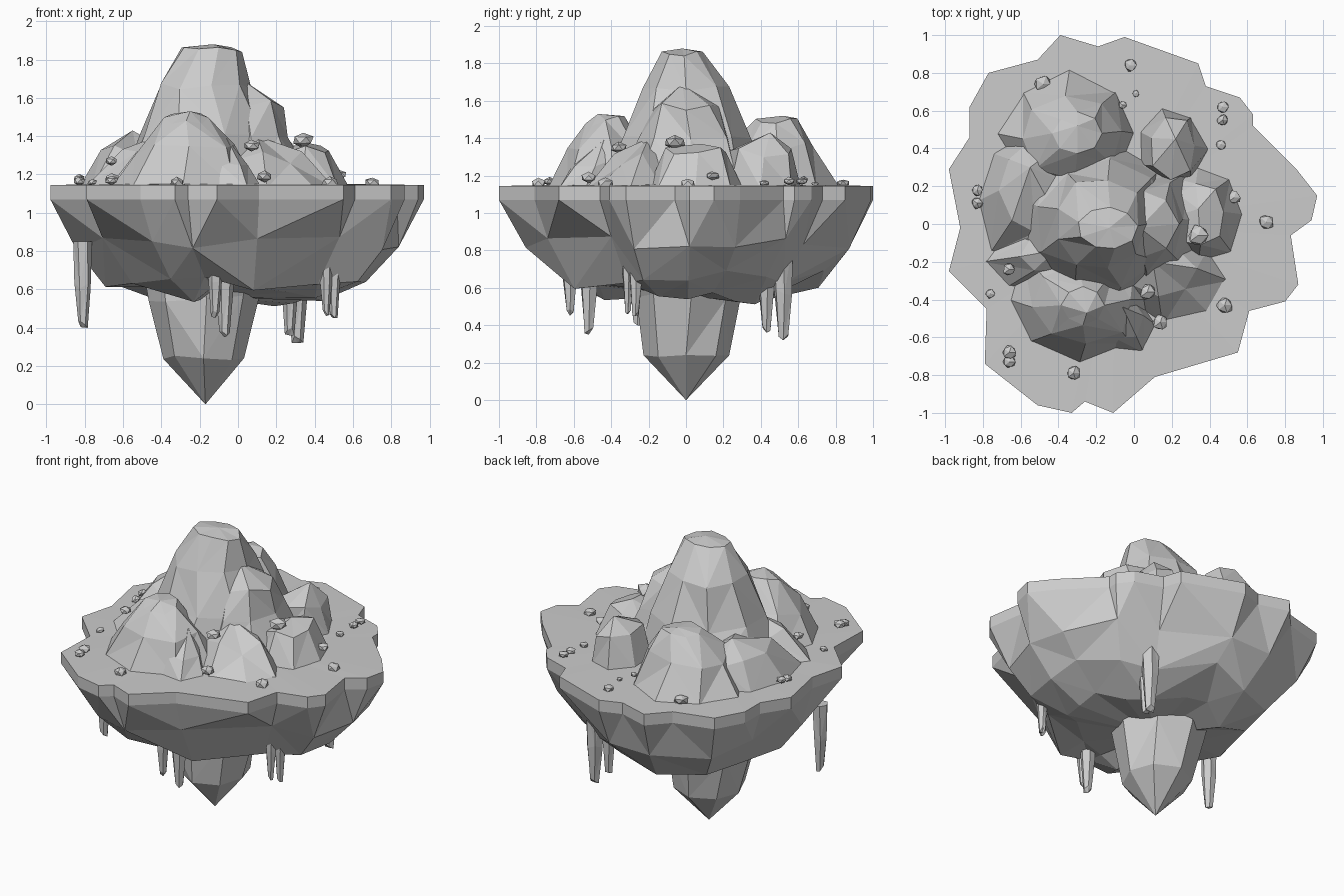
import bpy, bmesh, math, random
from mathutils import Vector

if "Cube" in bpy.data.objects:
    bpy.data.objects.remove(bpy.data.objects["Cube"])

random.seed(4)


def finish(name, bm):
    bmesh.ops.recalc_face_normals(bm, faces=bm.faces)
    me = bpy.data.meshes.new(name)
    bm.to_mesh(me)
    bm.free()
    ob = bpy.data.objects.new(name, me)
    bpy.context.collection.objects.link(ob)
    return ob


def bridge(bm, a, b):
    # triangulated band between two equal rings, diagonal alternating
    n = len(a)
    for i in range(n):
        j = (i + 1) % n
        if i % 2:
            bm.faces.new((a[i], a[j], b[j]))
            bm.faces.new((a[i], b[j], b[i]))
        else:
            bm.faces.new((a[i], a[j], b[i]))
            bm.faces.new((a[j], b[j], b[i]))


def fan(bm, ring, tip):
    t = bm.verts.new(tip)
    for i in range(len(ring)):
        bm.faces.new((ring[i], ring[(i + 1) % len(ring)], t))


def loft(name, rings, tip, n=8, jit=0.08, turn=0.0):
    # rings: (cx, cy, rx, ry, z), closed by a flat base and a tip fan
    bm = bmesh.new()
    prev = None
    for k, (cx, cy, rx, ry, z) in enumerate(rings):
        ring = []
        for i in range(n):
            a = math.tau * (i + turn + 0.12 * (k % 2)) / n
            s = 1 + random.uniform(-jit, jit)
            dz = random.uniform(-jit, jit) * 0.35 if k else 0
            ring.append(bm.verts.new((cx + rx * s * math.cos(a), cy + ry * s * math.sin(a), z + dz)))
        if prev:
            bridge(bm, prev, ring)
        else:
            bm.faces.new(ring)
        prev = ring
    fan(bm, prev, tip)
    return finish(name, bm)


# island slab: outline seen from above
outline = [(-.39, 1), (-.19, .94), (-.05, .99), (.34, .85), (.38, .73), (.56, .67), (.63, .58),
           (.63, .52), (.86, .29), (.97, .15), (.94, .02), (.83, -.06), (.87, -.32), (.80, -.41),
           (.61, -.46), (.55, -.68), (.11, -.81), (-.11, -1), (-.26, -.94), (-.33, -1), (-.51, -.96),
           (-.79, -.74), (-.78, -.45), (-.98, -.25), (-.92, -.02), (-.98, .29), (-.87, .46),
           (-.87, .62), (-.77, .80), (-.51, .87)]
bm = bmesh.new()
top = [bm.verts.new((x, y, 1.145)) for x, y in outline]
rim = [bm.verts.new((x, y, 1.07)) for x, y in outline]
n = len(outline)
fan(bm, top, (-.1, 0, 1.16))
for i in range(n):
    j = (i + 1) % n
    bm.faces.new((top[i], top[j], rim[j], rim[i]))

# craggy underside: half as many columns, tapering inward
m = n // 2
prev = None
for s, z, jit in ((.89, .84, .04), (.71, .65, .06), (.48, .56, .06)):
    ring = []
    for j in range(m):
        x, y = outline[2 * j]
        k = s * (1 + random.uniform(-jit, jit))
        ring.append(bm.verts.new((x * k, y * k, z + random.uniform(-jit, jit))))
    if prev:
        bridge(bm, prev, ring)
    else:
        for j in range(m):
            a, b, c = rim[2 * j], rim[2 * j + 1], rim[(2 * j + 2) % n]
            p, q = ring[j], ring[(j + 1) % m]
            bm.faces.new((a, b, p))
            bm.faces.new((b, q, p))
            bm.faces.new((b, c, q))
    prev = ring
fan(bm, prev, (-.15, 0, .56))
finish("island_slab", bm)

# central hanging spike
loft("hanging_spike", [(-.18, 0, .32, .31, .70), (-.19, 0, .29, .28, .55), (-.18, 0, .22, .22, .24)],
     (-.17, 0, 0), n=8, jit=.05)

# mountains on top
B = 1.13
loft("main_peak", [(-.2, 0, .46, .46, B), (-.16, 0, .35, .34, 1.40), (-.18, 0, .245, .245, 1.66),
                   (-.14, -.02, .155, .115, 1.85)], (-.13, -.02, 1.88), n=9, jit=.05)
loft("east_shoulder", [(.12, .02, .3, .36, B), (.09, 0, .18, .25, 1.40), (.08, 0, .15, .17, 1.57)],
     (.03, -.02, 1.69), n=7, jit=.07)
loft("front_peak", [(-.29, -.4, .4, .34, B), (-.28, -.42, .26, .22, 1.33), (-.27, -.43, .11, .10, 1.49)],
     (-.25, -.47, 1.53), n=8, jit=.1)
loft("back_left_peak", [(-.34, .48, .37, .33, B), (-.34, .47, .27, .22, 1.35), (-.3, .48, .13, .11, 1.48)],
     (-.3, .52, 1.52), n=8, jit=.08)
loft("west_mound", [(-.56, .12, .28, .38, B), (-.54, .2, .17, .24, 1.32)], (-.55, .3, 1.43), n=8, jit=.1)
loft("south_west_mound", [(-.56, -.2, .25, .17, B), (-.48, -.16, .13, .10, 1.3)], (-.42, -.14, 1.4), n=6, jit=.1)
loft("back_right_mound", [(.19, .4, .19, .22, B), (.21, .4, .12, .16, 1.33)], (.22, .45, 1.43), n=7, jit=.1)
loft("east_mound", [(.34, .05, .24, .27, B), (.34, .05, .14, .17, 1.33)], (.34, .08, 1.37), n=8, jit=.08)
loft("south_east_mound", [(.22, -.3, .28, .22, B), (.15, -.25, .17, .13, 1.29)], (.1, -.2, 1.4), n=7, jit=.1)
loft("front_outcrop", [(-.03, -.54, .15, .15, B), (-.06, -.5, .11, .11, 1.26)], (-.06, -.44, 1.39), n=6, jit=.1)

# hanging stalactites: x, y, top z, bottom z, top radius
for x, y, z1, z0, r in [(-.81, -.26, .85, .40, .05), (-.12, -.62, .84, .45, .045), (-.07, -.52, .84, .35, .055),
                        (.46, -.31, .84, .46, .035), (.50, -.27, .84, .45, .04),
                        (.27, .43, .84, .36, .05), (.31, .52, .84, .32, .06)]:
    h = z1 - z0
    loft("stalactite", [(x, y, r, r, z1), (x, y, r * .85, r * .85, z1 - h * .5),
                        (x, y, r * .5, r * .5, z0 + .02)], (x, y, z0), n=6, jit=.06)

# scattered rocks: x, y, z, radius
for x, y, z, r in [(-.48, .74, 1.17, .05), (-.02, .84, 1.16, .035), (.47, .62, 1.17, .035), (.47, .55, 1.17, .035),
                   (.46, .42, 1.16, .03), (.01, .69, 1.155, .02), (-.06, .63, 1.18, .025), (.53, .14, 1.2, .04),
                   (.7, .01, 1.16, .045), (.34, -.06, 1.38, .06), (.48, -.43, 1.16, .05), (.07, -.36, 1.35, .045),
                   (.14, -.52, 1.19, .045), (-.32, -.79, 1.16, .042), (-.66, -.68, 1.18, .042),
                   (-.66, -.73, 1.17, .035), (-.66, -.24, 1.27, .038), (-.76, -.37, 1.16, .028),
                   (-.83, .18, 1.18, .036), (-.83, .11, 1.165, .034)]:
    bm = bmesh.new()
    bmesh.ops.create_icosphere(bm, subdivisions=1, radius=r)
    for v in bm.verts:
        v.co *= random.uniform(.8, 1.1)
        v.co.z *= .65
        v.co += Vector((x, y, z))
    finish("rock", bm)
